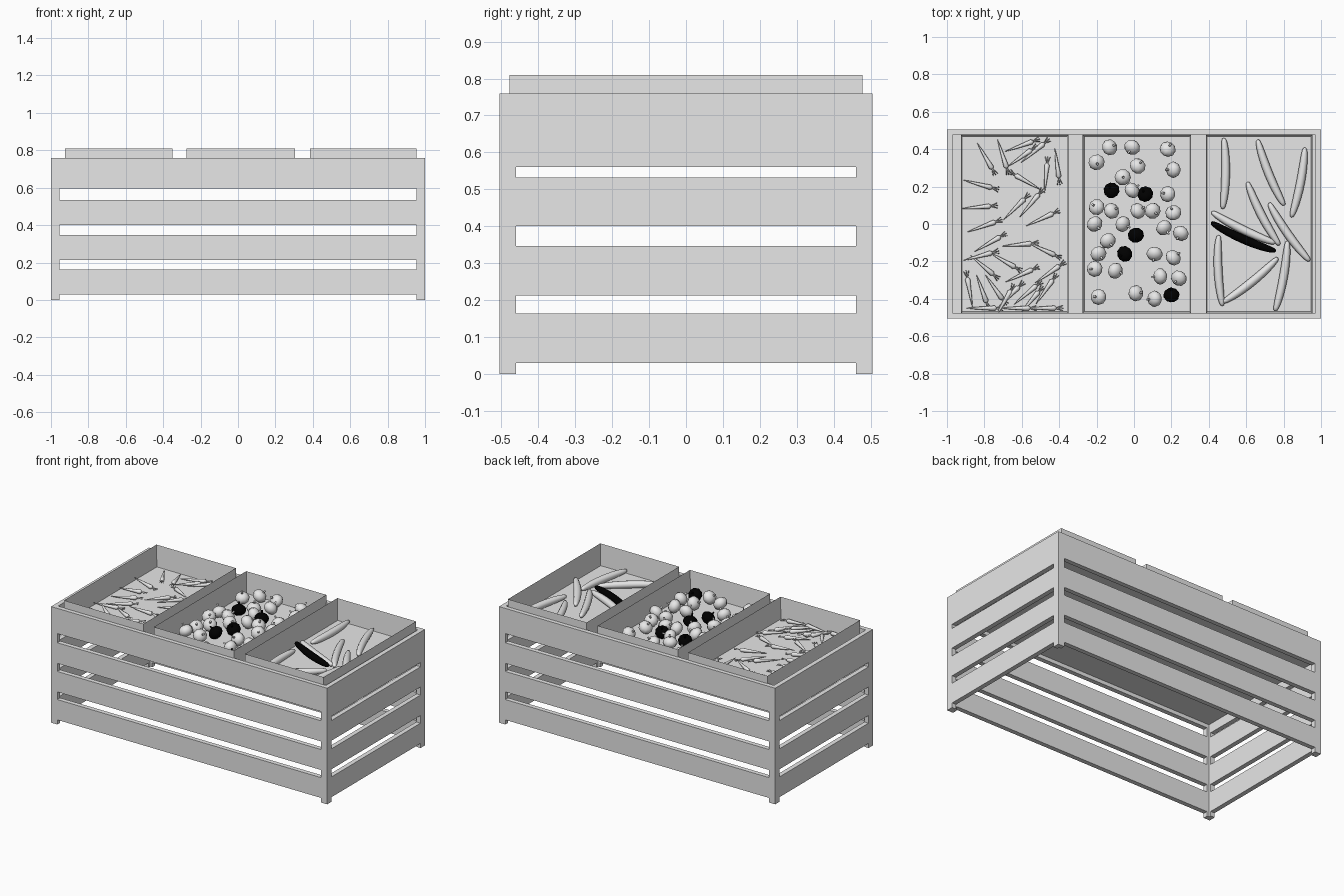
import bpy, bmesh, math, random
from mathutils import Matrix, Vector

random.seed(4)
default = bpy.data.objects.get("Cube")
if default:
    bpy.data.objects.remove(default)


def material(name, value):
    mat = bpy.data.materials.new(name)
    mat.use_nodes = True
    colour = (value, value, value, 1)
    mat.diffuse_color = colour
    mat.node_tree.nodes["Principled BSDF"].inputs["Base Color"].default_value = colour
    return mat


GREY = material("plain grey", 0.8)
BLACK = material("black", 0.0)


def finish(bm, name, mat=GREY, smooth=False):
    """Turn a bmesh into a mesh with one material."""
    bmesh.ops.recalc_face_normals(bm, faces=bm.faces)
    mesh = bpy.data.meshes.new(name)
    for face in bm.faces:
        face.smooth = smooth
    bm.to_mesh(mesh)
    bm.free()
    mesh.materials.append(mat)
    return mesh


def place(name, mesh, location=(0, 0, 0), rotation=(0, 0, 0)):
    obj = bpy.data.objects.new(name, mesh)
    obj.location, obj.rotation_euler = location, rotation
    bpy.context.scene.collection.objects.link(obj)
    return obj


def box(name, low, high):
    bm = bmesh.new()
    bmesh.ops.create_cube(bm, size=1)
    low, high = Vector(low), Vector(high)
    for v in bm.verts:
        v.co = (low + high) / 2 + v.co * (high - low)
    return place(name, finish(bm, name))


# Crate: slotted panels with short feet
HEIGHT, WALL, DEPTH = 0.76, 0.03, 0.505


def slotted_panel(name, half, opening, slots, location, turn):
    """Flat panel in x/z with rectangular slots, thickened inwards (+y)."""
    xs = [-half, -opening, opening, half]
    zs = sorted({0, HEIGHT, *(z for slot in slots for z in slot)})
    bm = bmesh.new()
    for i in range(3):
        for z0, z1 in zip(zs, zs[1:]):
            if i == 1 and (z0, z1) in slots:
                continue
            corners = [(xs[i], z0), (xs[i + 1], z0), (xs[i + 1], z1), (xs[i], z1)]
            bm.faces.new([bm.verts.new((x, 0, z)) for x, z in corners])
    bmesh.ops.remove_doubles(bm, verts=bm.verts, dist=0.0001)
    walls = bmesh.ops.extrude_face_region(bm, geom=bm.faces[:])
    moved = [g for g in walls["geom"] if isinstance(g, bmesh.types.BMVert)]
    bmesh.ops.translate(bm, verts=moved, vec=(0, WALL, 0))
    bmesh.ops.dissolve_limit(bm, angle_limit=0.01, verts=bm.verts, edges=bm.edges)
    place(name, finish(bm, name), location, (0, 0, turn))


lower_slots = [(0, 0.03), (0.163, 0.213), (0.347, 0.4)]
long_slots = lower_slots + [(0.535, 0.595)]
short_slots = lower_slots + [(0.532, 0.56)]
slotted_panel("crate_front", 1, 0.955, long_slots, (0, -DEPTH, 0), 0)
slotted_panel("crate_back", 1, 0.955, long_slots, (0, DEPTH, 0), math.pi)
slotted_panel("crate_left", DEPTH - WALL, 0.46, short_slots, (1, 0, 0), math.pi / 2)
slotted_panel("crate_right", DEPTH - WALL, 0.46, short_slots, (-1, 0, 0), -math.pi / 2)
box("crate_shelf", (WALL - 1, WALL - DEPTH, 0.62), (1 - WALL, DEPTH - WALL, 0.645))

# Three open trays
FLOOR, RIM = 0.67, 0.81


def tray(name, x0, x1):
    bm = bmesh.new()
    bmesh.ops.create_cube(bm, size=1)
    for v in bm.verts:
        v.co = (x1 if v.co.x > 0 else x0, math.copysign(0.478, v.co.y),
                RIM if v.co.z > 0 else 0.645)
    top = max(bm.faces, key=lambda f: f.calc_center_median().z)
    bmesh.ops.inset_region(bm, faces=[top], thickness=0.013)
    bmesh.ops.translate(bm, verts=top.verts, vec=(0, 0, FLOOR - RIM))
    place(name, finish(bm, name))


tray("tray_right", -0.925, -0.35)
tray("tray_middle", -0.275, 0.305)
tray("tray_left", 0.385, 0.955)


def lathe(bm, profile, sides, bend=0, rib=0):
    """Closed tube along x from (x, radius) pairs, optionally bowed and ribbed."""
    rings = []
    for x, radius in profile:
        ring = []
        for k in range(sides):
            a = math.tau * k / sides
            r = radius * (1 - rib * (k % 2))
            ring.append(bm.verts.new((x, r * math.cos(a) + bend * x * x, r * math.sin(a))))
        rings.append(ring)
    for a, b in zip(rings, rings[1:]):
        for k in range(sides):
            n = (k + 1) % sides
            bm.faces.new((a[k], a[n], b[n], b[k]))
    bm.faces.new(rings[0])
    bm.faces.new(rings[-1])


# Carrots: tapered root with a few thin stalks
def carrot_mesh():
    bm = bmesh.new()
    lathe(bm, [(-0.095, 0.001), (-0.05, 0.006), (0.02, 0.011), (0.055, 0.014), (0.066, 0.005)], 8)
    for swing in (-0.35, 0, 0.35):
        stalk = bmesh.ops.create_cone(bm, cap_ends=True, segments=4, radius1=0.003,
                                      radius2=0.002, depth=0.04)["verts"]
        bmesh.ops.transform(bm, verts=stalk, matrix=Matrix.Translation((0.062, 0, 0))
                            @ Matrix.Rotation(swing, 4, "Z") @ Matrix.Rotation(math.pi / 2, 4, "Y")
                            @ Matrix.Translation((0, 0, 0.02)))
    return finish(bm, "carrot", GREY, True)


# x and y in hundredths, heading in degrees
CARROTS = [
    (-79, 35, -60), (-70, 36, -72), (-60, 42, 20), (-60, 36, 35), (-53, 39, 40),
    (-41, 31, -82), (-47, 26, 85), (-82, 21, -15), (-58, 23, 150), (-83, 9, 5),
    (-55, 11, 50), (-63, 9, 45), (-80, -1, 20), (-49, 3, 25), (-77, -10, 30),
    (-61, -11, 5), (-48, -14, -25), (-82, -17, 15), (-80, -23, -40), (-69, -20, -30),
    (-60, -27, 25), (-45, -26, 35), (-88, -35, 100), (-81, -36, -70), (-74, -35, -55),
    (-66, -38, 45), (-57, -37, 40), (-47, -35, 55), (-69, -41, 60), (-55, -41, 50),
    (-80, -45, 0), (-62, -45, 0), (-48, -45, 0)]
carrot = carrot_mesh()
for x, y, heading in CARROTS:
    place("carrot", carrot, (x / 100, y / 100, FLOOR + 0.015),
          (0, random.uniform(-0.08, 0.08), math.radians(heading)))


# Pumpkins: ribbed squat balls with a stem
def pumpkin_mesh(name, mat):
    bm = bmesh.new()
    steps = [math.pi * i / 8 for i in range(9)]
    lathe(bm, [(-0.035 * math.cos(t), 0.043 * math.sin(t) + 0.001) for t in steps], 20, rib=0.07)
    lathe(bm, [(0.03, 0.008), (0.042, 0.005), (0.05, 0.006)], 6)
    bmesh.ops.rotate(bm, verts=bm.verts, matrix=Matrix.Rotation(-math.pi / 2, 3, "Y"))
    return finish(bm, name, mat, True)


PUMPKINS = [
    (-13, 41), (-1, 41), (18, 40), (-20, 33), (2, 31), (21, 29), (-6, 25), (-1, 18),
    (18, 16), (-20, 9), (-12, 7), (2, 7), (10, 7), (21, 6), (-21, 0), (-6, 0), (16, -2),
    (25, -5), (-14, -9), (-19, -16), (11, -16), (21, -18), (-21, -24), (-10, -25),
    (14, -28), (24, -29), (-19, -39), (1, -37), (11, -40)]
DARK_PUMPKINS = [(-12, 18), (6, 16), (1, -6), (-5, -16), (20, -38)]
for name, mat, spots in (("pumpkin", GREY, PUMPKINS), ("dark_pumpkin", BLACK, DARK_PUMPKINS)):
    pumpkin = pumpkin_mesh(name, mat)
    for x, y in spots:
        tilt = (random.uniform(-1, 1), random.uniform(-1, 1), random.uniform(0, math.tau))
        place(name, pumpkin, (x / 100, y / 100, FLOOR + 0.042), tilt)


# Cucumbers: long, slightly bowed and faceted
def cucumber_mesh(name, mat):
    bm = bmesh.new()
    half = 0.19
    steps = [math.pi * i / 14 for i in range(15)]
    lathe(bm, [(-half * math.cos(t), 0.022 * math.sin(t) ** 0.6 + 0.001) for t in steps],
          12, bend=0.35, rib=0.06)
    return finish(bm, name, mat, True)


cucumber = cucumber_mesh("cucumber", GREY)
CUCUMBERS = [(49, 27, 89), (72, 27, -68), (89, 22, 79), (68, 5, -63), (82, -5, -55),
             (58, -3, -26), (45, -25, -87), (63, -31, 39), (80, -28, 80)]
for x, y, heading in CUCUMBERS:
    place("cucumber", cucumber, (x / 100, y / 100, FLOOR + 0.022), (0, 0, math.radians(heading)))
place("dark_cucumber", cucumber_mesh("dark_cucumber", BLACK), (0.58, -0.08, FLOOR + 0.035),
      (0, 0, math.radians(-24)))
